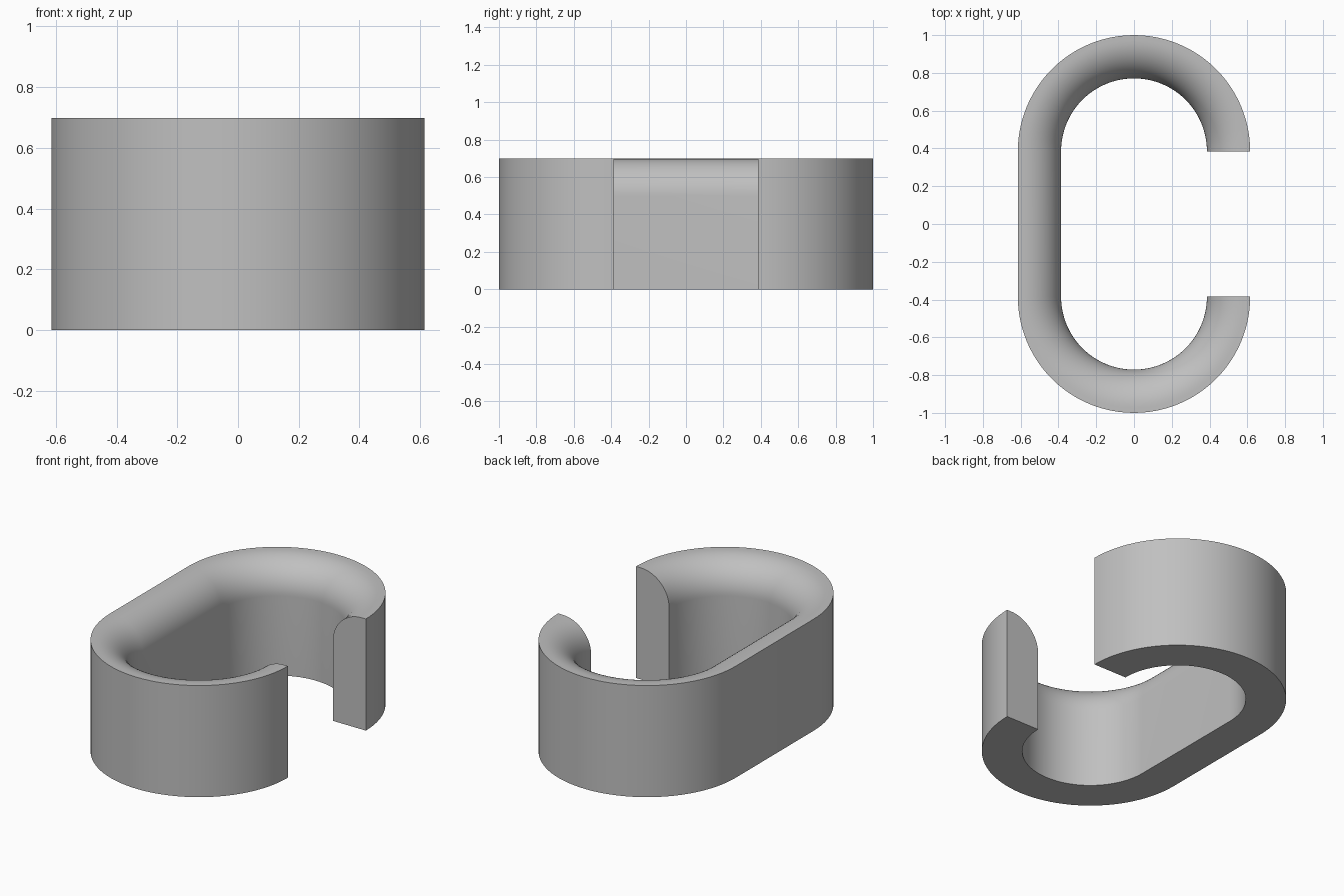
import bpy, bmesh
from math import sin, cos, pi, radians

cube = bpy.data.objects.get("Cube")
if cube:
    bpy.data.objects.remove(cube, do_unlink=True)

INNER, OUTER = 0.386, 0.615     # bend radii of the band
OFFSET = 0.385                  # bend centres at y = +/- OFFSET
HEIGHT, FILLET = 0.698, 0.2
BEND_STEPS, FILLET_STEPS = 48, 16

# Cross-section (radius, height): square outside, rounded inner top edge
profile = [(INNER, 0), (OUTER, 0), (OUTER, HEIGHT)]
for i in range(FILLET_STEPS + 1):
    a = pi / 2 * (1 + i / FILLET_STEPS)
    profile.append((INNER + FILLET + FILLET * cos(a),
                    HEIGHT - FILLET + FILLET * sin(a)))

# Path stations (angle, bend centre): back bend, straight side, front bend
stations = []
for start, centre in ((0, OFFSET), (pi, -OFFSET)):
    for i in range(BEND_STEPS + 1):
        stations.append((start + pi * i / BEND_STEPS, centre))

# Sweep the cross-section along the path and cap both ends
bm = bmesh.new()
rings = [[bm.verts.new((r * cos(a), centre + r * sin(a), z)) for r, z in profile]
         for a, centre in stations]
count = len(profile)
for ring, following in zip(rings, rings[1:]):
    for i in range(count):
        j = (i + 1) % count
        bm.faces.new((ring[i], ring[j], following[j], following[i]))
bm.faces.new(rings[0])
bm.faces.new(rings[-1])
bmesh.ops.recalc_face_normals(bm, faces=bm.faces)

mesh = bpy.data.meshes.new("open_link")
bm.to_mesh(mesh)
bm.free()
link = bpy.data.objects.new("open_link", mesh)
bpy.context.collection.objects.link(link)

# Plain grey material
grey = bpy.data.materials.new("light_grey")
grey.use_nodes = True
colour = (0.527, 0.527, 0.527, 1)
grey.diffuse_color = colour
grey.node_tree.nodes["Principled BSDF"].inputs["Base Color"].default_value = colour
mesh.materials.append(grey)

# Smooth bends with crisp edges
bpy.ops.object.select_all(action='DESELECT')
link.select_set(True)
bpy.context.view_layer.objects.active = link
bpy.ops.object.shade_smooth_by_angle(angle=radians(30))
